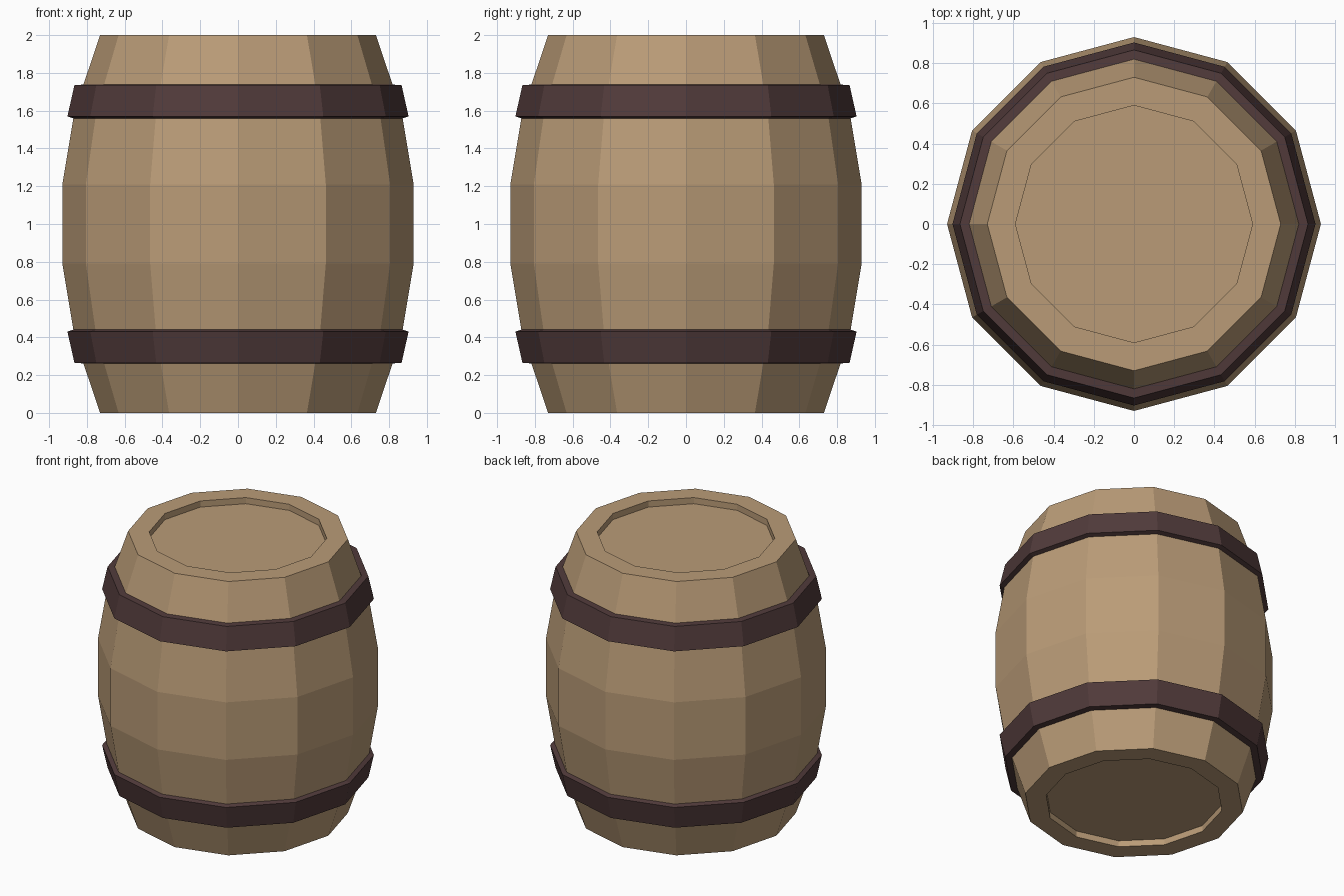
import bpy, bmesh
from math import cos, sin, tau

if "Cube" in bpy.data.objects:
    bpy.data.objects.remove(bpy.data.objects["Cube"])

SIDES = 12


def material(name, rgb):
    m = bpy.data.materials.new(name)
    m.diffuse_color = (*rgb, 1)
    m.use_nodes = True
    m.node_tree.nodes["Principled BSDF"].inputs["Base Color"].default_value = m.diffuse_color
    return m


def lathe(name, profile, mat, closed=False):
    """Revolve (radius, z) points; open profiles are capped at both ends."""
    bm = bmesh.new()
    rings = [[bm.verts.new((r * cos(tau * i / SIDES), r * sin(tau * i / SIDES), z))
              for i in range(SIDES)] for r, z in profile]
    pairs = list(zip(rings, rings[1:]))
    if closed:
        pairs.append((rings[-1], rings[0]))
    else:
        bm.faces.new(rings[0])
        bm.faces.new(rings[-1])
    for a, b in pairs:
        for i in range(SIDES):
            j = (i + 1) % SIDES
            bm.faces.new((a[i], a[j], b[j], b[i]))
    bmesh.ops.recalc_face_normals(bm, faces=bm.faces)
    mesh = bpy.data.meshes.new(name)
    bm.to_mesh(mesh)
    bm.free()
    mesh.materials.append(mat)
    obj = bpy.data.objects.new(name, mesh)
    bpy.context.collection.objects.link(obj)
    return obj


def flip(profile):
    """Mirror a profile about the mid height of the barrel."""
    return [(r, 2 - z) for r, z in reversed(profile)]


wood = material("oak wood", (0.49, 0.33, 0.185))
iron = material("dark iron", (0.082, 0.043, 0.043))

# Staves with a recessed lid at both ends
upper = [(0.93, 1.21), (0.865, 1.6), (0.73, 2.0), (0.59, 2.0), (0.59, 1.955)]
lathe("barrel_body", flip(upper) + upper, wood)

# Two hoops, tapered to follow the staves
hoop = [(0.82, 1.738), (0.866, 1.735), (0.903, 1.57), (0.868, 1.558)]
lathe("upper_hoop", hoop, iron, closed=True)
lathe("lower_hoop", flip(hoop), iron, closed=True)
